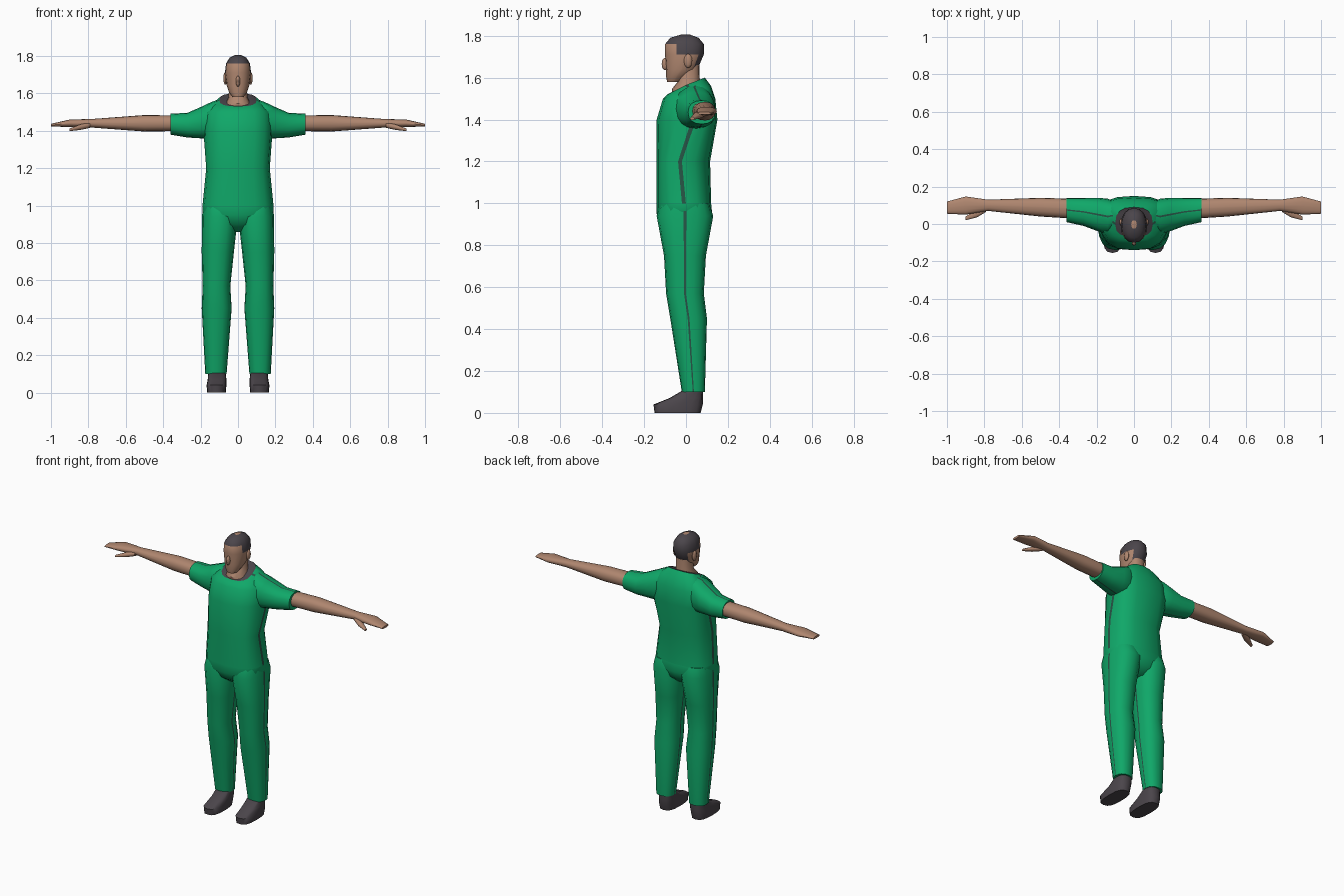
import bpy
import bmesh
import math
from mathutils import Matrix, Vector

if "Cube" in bpy.data.objects:
    bpy.data.objects.remove(bpy.data.objects["Cube"])


def material(name, red, green, blue):
    mat = bpy.data.materials.new(name)
    mat.use_nodes = True
    colour = (red, green, blue, 1)
    mat.diffuse_color = colour
    shader = mat.node_tree.nodes["Principled BSDF"]
    shader.inputs["Base Color"].default_value = colour
    return mat


cloth = material("green cloth", .005, .39, .14)
seam_green = material("dark green seam", .02, .09, .06)
skin = material("skin", .43, .24, .16)
charcoal = material("charcoal", .07, .06, .07)

# Each half ring has even columns and ends in one narrow seam column
columns = 8
seam_angle = .03
half_ring = [math.pi * k / columns for k in range(columns + 1)]
half_ring[0] += seam_angle
half_ring[-1] -= seam_angle
ring_angles = half_ring + [angle + math.pi for angle in half_ring]


def soften(value, squareness):
    return math.copysign(abs(value) ** squareness, value)


def ring(at, wide, front, back, centre=0, middle=None, tilt=0):
    """One cross-section: its place on the axis, half width and depth range."""
    if middle is None:
        middle = (front + back) / 2

    def points(squareness):
        for angle in ring_angles:
            across = soften(math.cos(angle), squareness)
            depth = soften(math.sin(angle), squareness)
            reach = back - middle if depth > 0 else middle - front
            yield Vector((centre + wide * across,
                          middle + reach * depth,
                          at + tilt * depth))
    return points


def finish(bm, name, materials):
    bmesh.ops.recalc_face_normals(bm, faces=bm.faces[:])
    mesh = bpy.data.meshes.new(name)
    bm.to_mesh(mesh)
    bm.free()
    for mat in materials:
        mesh.materials.append(mat)
    part = bpy.data.objects.new(name, mesh)
    bpy.context.collection.objects.link(part)
    bpy.ops.object.select_all(action="DESELECT")
    part.select_set(True)
    bpy.context.view_layer.objects.active = part
    bpy.ops.object.shade_smooth_by_angle(angle=math.radians(45))


def is_seam(column, centre):
    return column % (columns + 1) == columns


def is_hair(column, centre):
    return centre.z > 1.7 - .7 * centre.y


def loft(name, rings, materials, side=1, sideways=False, squareness=.85,
         accent=None, end_material=0):
    """Skin the rings upward, or outward along x when sideways."""
    bm = bmesh.new()
    loops = []
    for section in rings:
        loop = []
        for point in section(squareness):
            if sideways:
                point = point.zyx
            point.x *= side
            loop.append(bm.verts.new(point))
        loops.append(loop)
    for lower, upper in zip(loops, loops[1:]):
        for i in range(len(lower)):
            face = bm.faces.new((lower[i - 1], lower[i], upper[i], upper[i - 1]))
            if accent:
                column = (i - 1) % len(lower)
                face.material_index = int(accent(column, face.calc_center_median()))
    bm.faces.new(loops[0])
    bm.faces.new(loops[-1]).material_index = end_material
    finish(bm, name, materials)


def blob(name, mat, centre, size):
    bm = bmesh.new()
    placing = Matrix.Translation(centre) @ Matrix.Diagonal((*size, 1))
    bmesh.ops.create_uvsphere(bm, u_segments=10, v_segments=6, radius=1,
                              matrix=placing)
    finish(bm, name, [mat])


# Shirt body, with a tilted neckline that shows the dark inside
loft("shirt", [
    ring(1, wide=.19, front=-.14, back=.12),
    ring(1.2, wide=.17, front=-.14, back=.115, middle=-.03),
    ring(1.4, wide=.185, front=-.14, back=.15, middle=.04),
    ring(1.5, wide=.18, front=-.11, back=.14, middle=.05),
    ring(1.54, wide=.14, front=-.09, back=.12, middle=.03, tilt=.02),
    ring(1.565, wide=.1, front=-.07, back=.09, middle=0, tilt=.035),
], [cloth, seam_green, charcoal], squareness=.75, accent=is_seam,
    end_material=2)

# Hips of the trousers
loft("hips", [
    ring(.86, wide=.06, front=-.06, back=.06),
    ring(.9, wide=.15, front=-.115, back=.105),
    ring(.95, wide=.19, front=-.14, back=.125),
    ring(1, wide=.19, front=-.14, back=.12),
], [cloth], squareness=.75)

for side, word in ((1, "left"), (-1, "right")):
    # Trouser leg with inner and outer seams
    loft("trouser_leg_" + word, [
        ring(.1, wide=.057, front=-.02, back=.09, centre=.118),
        ring(.45, wide=.08, front=-.075, back=.1, centre=.114),
        ring(.57, wide=.074, front=-.095, back=.085, centre=.115),
        ring(.75, wide=.086, front=-.105, back=.095, centre=.108),
        ring(.94, wide=.096, front=-.14, back=.13, centre=.097),
        ring(1, wide=.088, front=-.12, back=.11, centre=.097),
    ], [cloth, seam_green], side, accent=is_seam)

    # Shoe, sloping from the ankle to the toe
    loft("shoe_" + word, [
        ring(0, wide=.05, front=-.15, back=.07, centre=.115),
        ring(.04, wide=.053, front=-.155, back=.08, centre=.115),
        ring(.07, wide=.05, front=-.08, back=.08, centre=.112),
        ring(.105, wide=.047, front=-.02, back=.08, centre=.112),
    ], [charcoal], side, squareness=.7)

    # Shoulder and short sleeve
    loft("sleeve_" + word, [
        ring(.09, wide=.1, front=-.01, back=.11, centre=1.47),
        ring(.14, wide=.1, front=-.055, back=.135, centre=1.455),
        ring(.19, wide=.086, front=-.04, back=.14, centre=1.445),
        ring(.27, wide=.066, front=-.01, back=.14, centre=1.43),
        ring(.36, wide=.056, front=.01, back=.14, centre=1.435),
    ], [cloth, seam_green], side, sideways=True, accent=is_seam)

    # Bare arm and flat hand
    loft("arm_" + word, [
        ring(.34, wide=.042, front=.03, back=.135, centre=1.44),
        ring(.5, wide=.044, front=.04, back=.14, centre=1.44),
        ring(.78, wide=.023, front=.07, back=.13, centre=1.44),
        ring(.9, wide=.02, front=.05, back=.147, centre=1.44),
        ring(1, wide=.007, front=.055, back=.12, centre=1.43),
    ], [skin], side, sideways=True)
    loft("thumb_" + word, [
        ring(.79, wide=.014, front=.065, back=.1, centre=1.43),
        ring(.84, wide=.015, front=.035, back=.08, centre=1.42),
        ring(.9, wide=.007, front=.02, back=.04, centre=1.405),
    ], [skin], side, sideways=True)

    blob("ear_" + word, skin, (side * .068, .01, 1.68), (.011, .02, .034))

# Neck and the skin inside the neckline
loft("neck", [
    ring(1.5, wide=.075, front=-.06, back=.07),
    ring(1.545, wide=.066, front=-.068, back=.068),
    ring(1.58, wide=.05, front=-.04, back=.066),
    ring(1.66, wide=.048, front=-.035, back=.064),
], [skin])

# Head, with the hair above a line that falls towards the back
loft("head", [
    ring(1.58, wide=.03, front=-.09, back=-.025),
    ring(1.605, wide=.048, front=-.095, back=.005),
    ring(1.64, wide=.06, front=-.095, back=.055),
    ring(1.71, wide=.07, front=-.1, back=.085),
    ring(1.76, wide=.064, front=-.1, back=.085),
    ring(1.79, wide=.045, front=-.075, back=.06),
    ring(1.805, wide=.015, front=-.025, back=.02),
], [skin, charcoal], accent=is_hair, squareness=.9)
blob("nose", skin, (0, -.1, 1.665), (.012, .016, .03))
